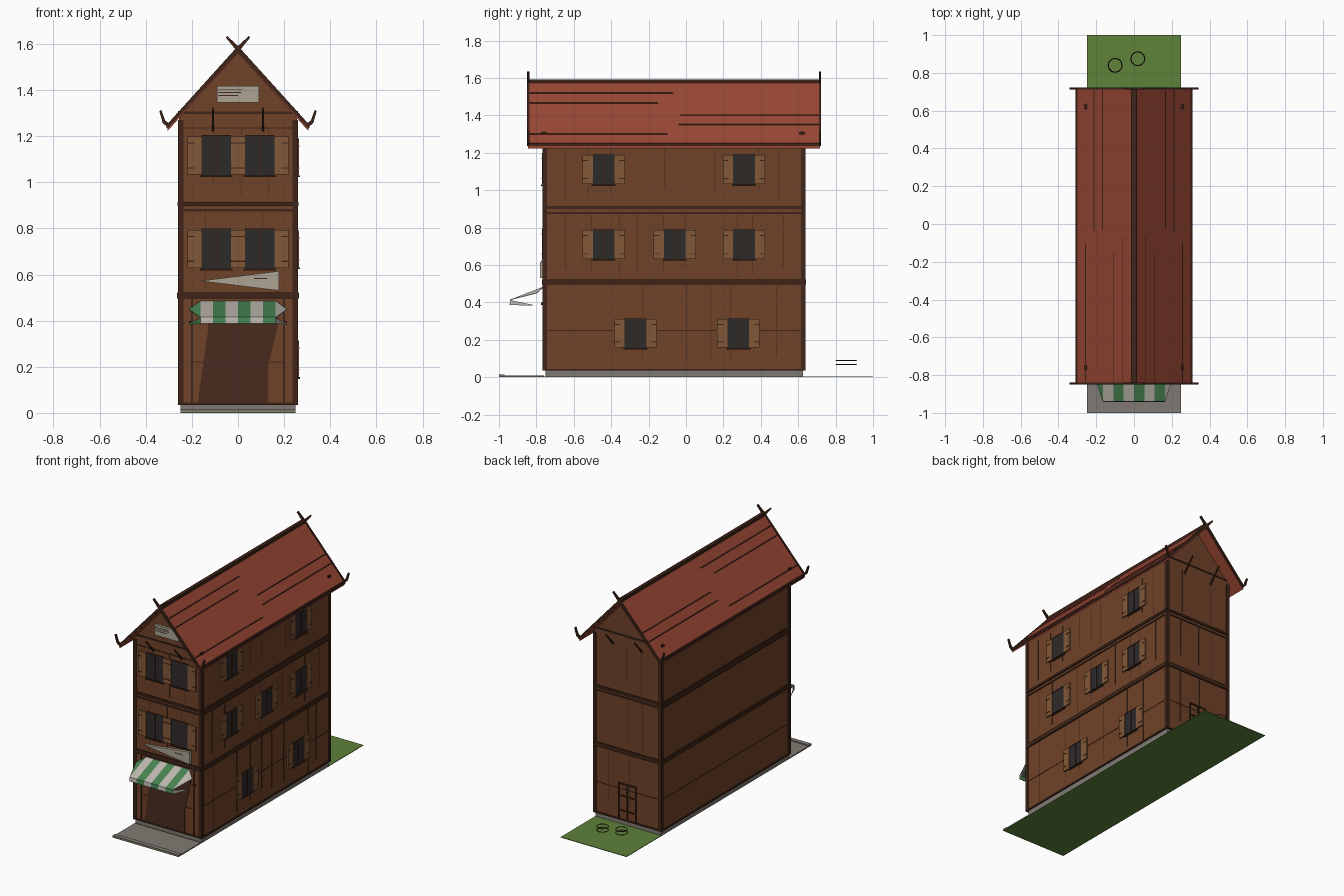
import bpy, bmesh, math, random
from mathutils import Vector

if "Cube" in bpy.data.objects:
    bpy.data.objects.remove(bpy.data.objects["Cube"])

random.seed(4)
MATS = {}


def mat(name, r, g, b):
    m = bpy.data.materials.new(name)
    m.diffuse_color = [((c / 255 + 0.055) / 1.055) ** 2.4 for c in (r, g, b)] + [1]
    m.use_nodes = True
    m.node_tree.nodes["Principled BSDF"].inputs["Base Color"].default_value = m.diffuse_color
    MATS[name] = m


mat("wall", 112, 66, 40)
mat("timber", 62, 36, 24)
mat("shadow_wood", 74, 43, 31)
mat("roof", 152, 70, 52)
mat("shutter", 130, 88, 56)
mat("glass", 45, 42, 42)
mat("sign", 172, 164, 148)
mat("green", 72, 132, 82)
mat("cloth", 190, 184, 175)
mat("lawn", 94, 130, 58)
mat("stone", 128, 122, 115)


def finish(name, bm, m):
    bmesh.ops.recalc_face_normals(bm, faces=bm.faces)
    me = bpy.data.meshes.new(name)
    bm.to_mesh(me)
    bm.free()
    me.materials.append(MATS[m])
    ob = bpy.data.objects.new(name, me)
    bpy.context.collection.objects.link(ob)
    return ob


def add_prism(bm, axis, pts, a, b):
    """Extrude a 2D outline along x or y, from a to b."""
    place = (lambda p, t: (t, p[0], p[1])) if axis == "x" else (lambda p, t: (p[0], t, p[1]))
    v0 = [bm.verts.new(place(p, a)) for p in pts]
    v1 = [bm.verts.new(place(p, b)) for p in pts]
    bm.faces.new(v0)
    bm.faces.new(v1)
    for i in range(len(pts)):
        j = (i + 1) % len(pts)
        bm.faces.new((v0[i], v0[j], v1[j], v1[i]))


def prisms(name, m, items):
    bm = bmesh.new()
    for it in items:
        add_prism(bm, *it)
    return finish(name, bm, m)


def boxes(name, m, items):
    """Each item is x0, x1, y0, y1, z0, z1."""
    return prisms(name, m, [("x", [(y0, z0), (y1, z0), (y1, z1), (y0, z1)], x0, x1)
                            for x0, x1, y0, y1, z0, z1 in items])


# Wall-relative boxes: u along the wall, d outward, z up
W, YF, YB = 0.255, -0.76, 0.632
SIDES = {
    "front": lambda u0, u1, d0, d1, z0, z1: (u0, u1, YF - d1, YF - d0, z0, z1),
    "back": lambda u0, u1, d0, d1, z0, z1: (u0, u1, YB + d0, YB + d1, z0, z1),
    "right": lambda u0, u1, d0, d1, z0, z1: (W + d0, W + d1, u0, u1, z0, z1),
    "left": lambda u0, u1, d0, d1, z0, z1: (-W - d1, -W - d0, u0, u1, z0, z1),
}


def on_wall(name, m, side, items):
    return boxes(name, m, [SIDES[side](*i) for i in items])


# Ground
boxes("lawn", "lawn", [(-0.25, 0.25, -1, 1, 0, 0.004)])
boxes("pavement", "stone", [(-0.25, 0.25, -1, YF, 0.002, 0.008), (-0.25, 0.25, -1, -0.97, 0.004, 0.014)])
boxes("foundation", "stone", [(-0.25, 0.25, -0.75, 0.625, 0.001, 0.04)])

# House body with gables
prisms("house_walls", "wall", [("y", [(-W, 0.035), (W, 0.035), (W, 1.282), (0, 1.563), (-W, 1.282)], YF, YB)])

# Roof slabs
RIDGE, EAVE, SLOPE = 1.585, 0.305, 1.105


def roof_z(x):
    return RIDGE - SLOPE * abs(x)


prisms("roof", "roof", [("y", [(0, RIDGE), (EAVE, roof_z(EAVE)), (EAVE, roof_z(EAVE) - 0.025),
                               (0, RIDGE - 0.025), (-EAVE, roof_z(EAVE) - 0.025), (-EAVE, roof_z(EAVE))],
                         -0.845, 0.717)])
boxes("ridge_beam", "timber", [(-0.012, 0.012, -0.845, 0.717, 1.57, 1.592)])
boxes("eave_beams", "timber", [(s * EAVE - 0.006, s * EAVE + 0.006, -0.845, 0.717, 1.235, 1.252) for s in (-1, 1)])
lines = []
for s in (-1, 1):
    for x, a, b in [(0.058, -0.84, -0.07), (0.105, -0.84, -0.15), (0.165, -0.03, 0.71),
                    (0.21, -0.04, 0.71), (0.255, -0.84, -0.1)]:
        z = roof_z(x)
        lines.append(("y", [(s * x, z - 0.004), (s * (x + 0.004), z - 0.008), (s * (x + 0.004), z - 0.002),
                            (s * x, z + 0.003)], a, b))
prisms("roof_seams", "timber", lines)
boxes("roof_pegs", "timber", [(s * 0.255 - 0.006, s * 0.255 + 0.006, y - 0.012, y + 0.012, 1.295, 1.31)
                              for s in (-1, 1) for y in (YF, 0.62)])

# Bargeboards crossing at the ridge, with upturned horns
barge = []
for y in (-0.85, 0.711):
    for s in (-1, 1):
        prof = [(-0.047, 1.634), (0.0, RIDGE + 0.006), (0.302, 1.257), (0.316, 1.268), (0.333, 1.314),
                (0.341, 1.308), (0.326, 1.256), (0.302, 1.236), (0.0, RIDGE - 0.022), (-0.012, 1.577),
                (-0.053, 1.628)]
        barge.append(("y", [(s * x, z) for x, z in prof], y, y + 0.012))
prisms("bargeboards", "timber", barge)

# Gable braces under the overhang
braces = []
for x in (-0.108, 0.108):
    for y, d in ((YF, -1), (YB, 1)):
        braces.append(("x", [(y, 1.22), (y + d * 0.08, 1.312), (y + d * 0.08, 1.324), (y, 1.234)],
                       x - 0.004, x + 0.004))
prisms("gable_braces", "timber", braces)

# Corner posts and horizontal beams
boxes("corner_posts", "timber", [(sx * 0.248 - 0.012, sx * 0.248 + 0.012, y - 0.012, y + 0.012, 0.035, 1.27)
                                 for sx in (-1, 1) for y in (YF + 0.006, YB - 0.006)])
LEVELS = [(0.035, 0.045, 0.005), (0.495, 0.523, 0.009), (0.873, 0.884, 0.005), (0.898, 0.914, 0.008)]
for side in SIDES:
    long_side = side in ("right", "left")
    a, b = (YF, YB) if long_side else (-W, W)
    bands = [(a, b, -0.003, d, z0, z1) for z0, z1, d in LEVELS]
    if not long_side:
        bands.append((a, b, -0.003, 0.005, 1.297, 1.307))
    bands.append((a, b, -0.003, 0.002, 0.247, 0.251) if side != "front" else (a, b, -0.003, 0.003, 1.232, 1.238))
    on_wall(side + "_beams", "timber", side, bands)
    # thin plank seams
    if side != "left":
        seams, n = [], 11 if long_side else 4
        for z0, z1 in ((0.045, 0.49), (0.525, 0.87), (0.915, 1.24)):
            if side == "front" and z0 < 0.1:
                continue
            for i in range(1, n):
                u = a + (b - a) * (i + random.uniform(-0.2, 0.2)) / n
                seams.append((u, u + 0.002, -0.003, 0.0012, z0 + random.uniform(0, 0.1), z1))
        on_wall(side + "_plank_seams", "timber", side, seams)


# Windows with shutters, sill, mullion and hinges
def windows(side, spots, half, sw, h):
    glass, shut, trim = [], [], []
    for u, z in spots:
        glass.append((u - half, u + half, -0.002, 0.005, z, z + h))
        trim += [(u - 0.003, u + 0.003, 0, 0.008, z, z + h),
                 (u - half - 0.006, u + half + 0.006, 0, 0.014, z - 0.007, z),
                 (u - half, u + half, 0, 0.007, z + h - 0.003, z + h + 0.002)]
        for s in (-1, 1):
            c = u + s * (half + sw / 2)
            shut.append((c - sw / 2, c + sw / 2, -0.002, 0.010, z + 0.003, z + h - 0.003))
            e = c + s * sw / 2
            for zz in (z + 0.03, z + h - 0.035):
                trim.append((min(e, e - s * 0.03), max(e, e - s * 0.03), 0, 0.012, zz, zz + 0.005))
    on_wall(side + "_window_panes", "glass", side, glass)
    on_wall(side + "_shutters", "shutter", side, shut)
    on_wall(side + "_window_trim", "timber", side, trim)


windows("front", [(s * 0.094, z) for s in (-1, 1) for z in (0.625, 1.03)], 0.064, 0.06, 0.172)
windows("right", [(-0.44, 1.03), (0.31, 1.03), (-0.44, 0.63), (-0.06, 0.63), (0.31, 0.63),
                  (-0.27, 0.155), (0.28, 0.155)], 0.058, 0.055, 0.16)

# Shop front: dark entrance and its frame
prisms("shop_entrance", "shadow_wood", [("y", [(-0.175, 0.04), (0.13, 0.04), (0.13, 0.2), (0.175, 0.385),
                                               (0.175, 0.43), (-0.13, 0.43), (-0.13, 0.36)], YF - 0.003, YF + 0.002)])
on_wall("shop_frame", "timber", "front",
        [(s * 0.2 - 0.004, s * 0.2 + 0.004, -0.002, 0.005, 0.04, 0.495) for s in (-1, 1)] +
        [(s * 0.165 - 0.028, s * 0.165 + 0.028, -0.002, 0.002, 0.218, 0.222) for s in (-1, 1)] +
        [(s * 0.205 - 0.008, s * 0.205 + 0.008, 0, 0.015, 0.385, 0.398) for s in (-1, 1)])

# Back door outline
on_wall("back_door_frame", "timber", "back",
        [(u - 0.004, u + 0.004, -0.002, 0.007, 0.04, 0.29) for u in (-0.065, 0.0, 0.065)] +
        [(-0.069, 0.069, -0.002, 0.007, z, z + 0.008) for z in (0.1, 0.2, 0.282)])

# Signs
on_wall("gable_sign", "sign", "front", [(-0.092, 0.09, 0, 0.014, 1.345, 1.418)])
on_wall("gable_sign_grooves", "timber", "front", [(-0.085, e, 0.01, 0.0155, z, z + 0.003)
                                                  for e, z in ((0.02, 1.4), (0.015, 1.388), (0.0, 1.375))])
prisms("arrow_sign", "sign", [("y", [(-0.165, 0.572), (0.178, 0.53), (0.178, 0.615)], YF - 0.02, YF)])
on_wall("arrow_sign_groove", "timber", "front", [(0.07, 0.125, 0.015, 0.0215, 0.58, 0.584)])

# Striped awning: slope, valance and flared end pieces
T = Vector((0, 0, 0.003))
stripes = {"cloth": [], "green": []}
S = 0.0545
for i in range(6):
    x0, x1 = -3 * S + i * S, -2 * S + i * S
    rows = [(YF, 0.485), (-0.94, 0.415), (-0.943, 0.387), (-0.939, 0.387), (-0.936, 0.411), (YF, 0.481)]
    stripes["green" if i % 2 else "cloth"].append((x0, x1, rows))
for key, items in stripes.items():
    bm = bmesh.new()
    for x0, x1, rows in items:
        add_prism(bm, "x", rows, x0, x1)
    s = -1 if key == "green" else 1
    for tri in ([(3 * S, YF, 0.485), (0.213, -0.8, 0.45), (3 * S, -0.94, 0.415)],
                [(3 * S, -0.94, 0.412), (0.213, -0.82, 0.387), (3 * S, -0.942, 0.388)]):
        top = [bm.verts.new(Vector((s * x, y, z))) for x, y, z in tri]
        low = [bm.verts.new(v.co - T) for v in top]
        bm.faces.new(top)
        bm.faces.new(low)
        for i in range(3):
            j = (i + 1) % 3
            bm.faces.new((top[i], top[j], low[j], low[i]))
    finish("awning_" + key, bm, key)

# Loose hoops above the lawn
for n, (x, y) in enumerate([(-0.1, 0.84), (0.02, 0.875)]):
    for k, z in enumerate((0.067, 0.09)):
        bpy.ops.mesh.primitive_torus_add(location=(x, y, z), major_radius=0.037, minor_radius=0.003,
                                         major_segments=12, minor_segments=4)
        ob = bpy.context.object
        ob.name = f"hoop_{n + 1}_{k + 1}"
        ob.data.materials.append(MATS["timber"])
